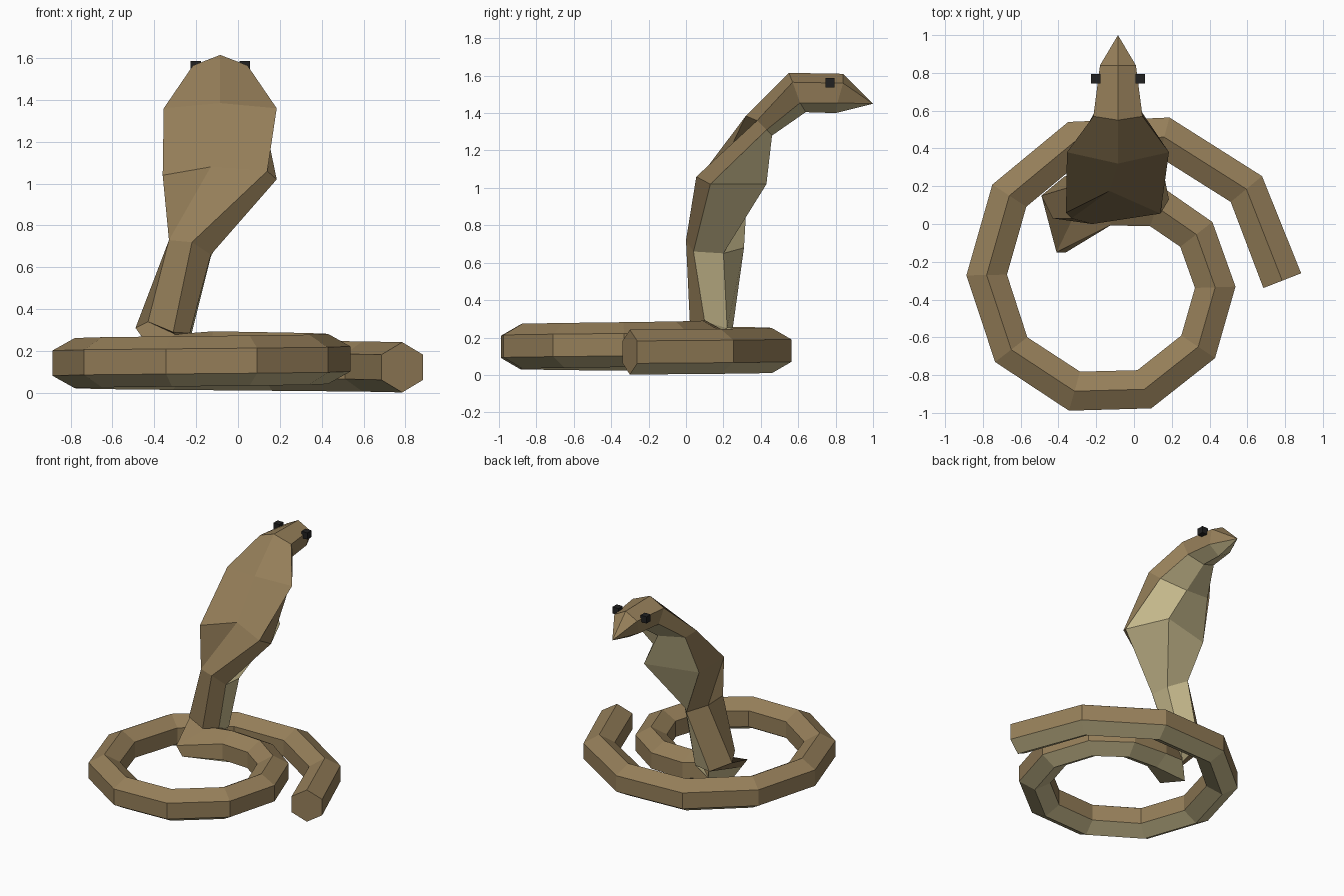
import bpy, bmesh
from math import cos, sin, radians
from mathutils import Vector

if "Cube" in bpy.data.objects:
    bpy.data.objects.remove(bpy.data.objects["Cube"])


def material(name, rgb):
    m = bpy.data.materials.new(name)
    m.diffuse_color = (*rgb, 1)
    m.use_nodes = True
    m.node_tree.nodes["Principled BSDF"].inputs["Base Color"].default_value = m.diffuse_color
    return m


BACK = material("brown_scales", (0.30, 0.21, 0.10))
BELLY = material("pale_belly", (0.56, 0.48, 0.26))
EYE = material("dark_eye", (0.015, 0.015, 0.015))
CX = -0.085  # centre line of the head


def mirrored(top, r1, r2, bottom):
    """Six-point ring: top, upper right, lower right, bottom, lower left, upper left."""
    def side(p, s):
        return (CX + s * p[0], p[1], p[2])
    return [(CX, *top), side(r1, 1), side(r2, 1), (CX, *bottom), side(r2, -1), side(r1, -1)]


# Coiled body: hexagonal sections along a slowly rising spiral, tail first
path = [(0.785, -0.30), (0.595, 0.185), (0.16, 0.46), (-0.31, 0.44), (-0.66, 0.15),
        (-0.78, -0.27), (-0.65, -0.665), (-0.315, -0.885), (0.055, -0.875),
        (0.34, -0.65), (0.43, -0.335), (0.33, -0.055), (0.12, 0.09), (-0.12, 0.10)]
pts = [Vector((x, y, 0.122 + 0.004 * i)) for i, (x, y) in enumerate(path)]
rings = []
for i, p in enumerate(pts):
    before, after = pts[max(i - 1, 0)], pts[min(i + 1, len(pts) - 1)]
    d = Vector((0, 0, 0))
    if i > 0:
        d += (p - before).normalized()
    if i < len(pts) - 1:
        d += (after - p).normalized()
    right = d.cross(Vector((0, 0, 1))).normalized()
    rings.append([p + right * 0.124 * sin(radians(60 * k)) + Vector((0, 0, 0.12 * cos(radians(60 * k))))
                  for k in range(6)])

# Kink where the body turns upward, then the twisted neck and the spread hood
rings += [
    [(-0.30, 0.08, 0.28), (-0.29, 0.15, 0.26), (-0.30, 0.16, 0.15),
     (-0.37, 0.10, 0.04), (-0.36, -0.15, 0.13), (-0.41, -0.15, 0.20)],
    [(-0.43, 0.03, 0.34), (-0.31, 0.02, 0.29), (-0.23, 0.10, 0.285),
     (-0.23, 0.22, 0.25), (-0.37, 0.25, 0.25), (-0.49, 0.15, 0.31)],
    [(-0.33, 0.03, 0.73), (-0.22, 0.00, 0.72), (-0.13, 0.04, 0.66),
     (-0.13, 0.20, 0.65), (-0.22, 0.31, 0.68), (-0.325, 0.20, 0.72)],
    [(-0.13, 0.175, 1.08), (0.14, 0.055, 1.06), (0.185, 0.13, 1.02),
     (0.05, 0.43, 1.02), (-0.34, 0.33, 1.02), (-0.36, 0.06, 1.04)],
    mirrored((0.32, 1.385), (0.27, 0.38, 1.36), (0.21, 0.43, 1.31), (0.46, 1.28)),
    # Head
    mirrored((0.55, 1.615), (0.13, 0.57, 1.565), (0.115, 0.61, 1.455), (0.64, 1.405)),
    mirrored((0.84, 1.61), (0.095, 0.84, 1.56), (0.09, 0.81, 1.455), (0.80, 1.40)),
]

bm = bmesh.new()
verts = [[bm.verts.new(co) for co in ring] for ring in rings]
for a, b in zip(verts, verts[1:]):
    for k in range(6):
        n = (k + 1) % 6
        f = bm.faces.new((a[k], a[n], b[n], b[k]))
        f.material_index = 1 if k in (2, 3) else 0
bm.faces.new(verts[0])
# Pointed snout
tip = bm.verts.new((CX, 1.0, 1.45))
for k in range(6):
    f = bm.faces.new((verts[-1][k], verts[-1][(k + 1) % 6], tip))
    f.material_index = 1 if k in (2, 3) else 0
bmesh.ops.recalc_face_normals(bm, faces=bm.faces)
mesh = bpy.data.meshes.new("snake_body")
bm.to_mesh(mesh)
bm.free()
mesh.materials.append(BACK)
mesh.materials.append(BELLY)
bpy.context.collection.objects.link(bpy.data.objects.new("snake_body", mesh))

# Eyes: small dark blocks on both sides of the head
for name, s in (("left_eye", -1), ("right_eye", 1)):
    bpy.ops.mesh.primitive_cube_add(size=0.05, location=(CX + s * 0.117, 0.77, 1.562))
    eye = bpy.context.object
    eye.name = name
    eye.data.materials.append(EYE)
